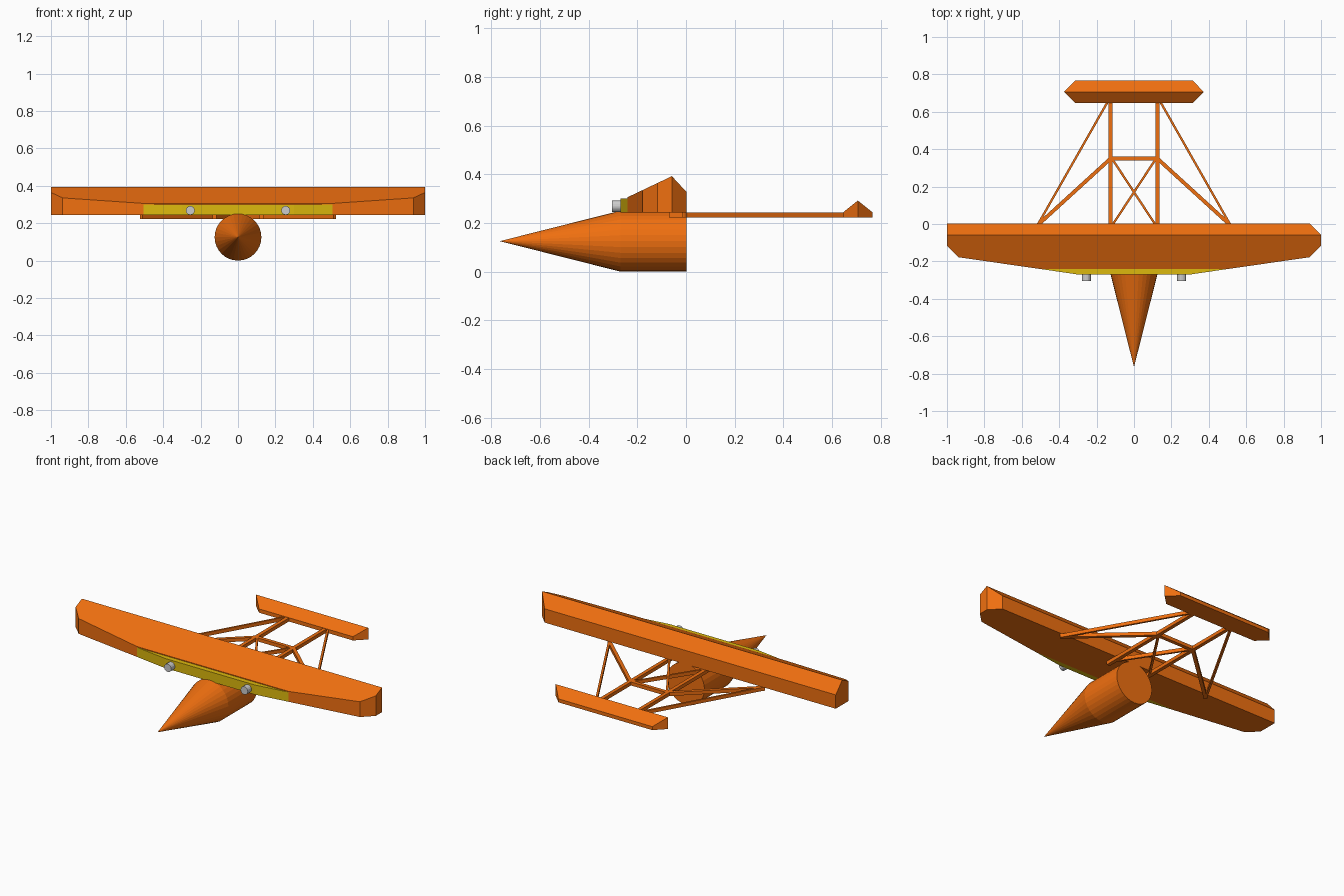
import bpy, bmesh, math
from mathutils import Vector, Matrix

if "Cube" in bpy.data.objects:
    bpy.data.objects.remove(bpy.data.objects["Cube"])


def material(name, rgb):
    m = bpy.data.materials.new(name)
    m.diffuse_color = (*rgb, 1)
    m.use_nodes = True
    m.node_tree.nodes["Principled BSDF"].inputs["Base Color"].default_value = m.diffuse_color
    return m


ORANGE = material("orange", (0.87, 0.16, 0.005))
YELLOW = material("yellow", (0.72, 0.48, 0.004))


def finish(name, bm, mat=None):
    bmesh.ops.recalc_face_normals(bm, faces=bm.faces[:])
    me = bpy.data.meshes.new(name)
    bm.to_mesh(me)
    bm.free()
    ob = bpy.data.objects.new(name, me)
    bpy.context.collection.objects.link(ob)
    if mat:
        me.materials.append(mat)
    return ob


def slab(name, outline, z0, z1, mat, roof=()):
    """Extrude a plan outline, then trim its top with sloped planes
    given as (y, z, slope) along the y direction."""
    bm = bmesh.new()
    base = bm.faces.new([bm.verts.new((x, y, z0)) for x, y in outline])
    ext = bmesh.ops.extrude_face_region(bm, geom=[base], use_keep_orig=True)
    verts = [g for g in ext["geom"] if isinstance(g, bmesh.types.BMVert)]
    bmesh.ops.translate(bm, verts=verts, vec=(0, 0, z1 - z0))
    for y, z, slope in roof:
        geom = bm.verts[:] + bm.edges[:] + bm.faces[:]
        cut = bmesh.ops.bisect_plane(bm, geom=geom, dist=1e-6, plane_co=(0, y, z),
                                     plane_no=(0, -slope, 1), clear_outer=True)
        edges = [g for g in cut["geom_cut"] if isinstance(g, bmesh.types.BMEdge)]
        bmesh.ops.holes_fill(bm, edges=edges, sides=0)
    return finish(name, bm, mat)


def strut(name, a, b, width, z0=0.222, z1=0.243):
    a, b = Vector(a), Vector(b)
    d = (b - a).normalized() * width / 2
    n = Vector((-d.y, d.x))
    return slab(name, [a + n, a - n, b - n, b + n], z0, z1, ORANGE)


def tube(name, x, z, y0, y1, r0, r1, sides, mat=None):
    """Cylinder or cone along y; r0 at y0, r1 at y1."""
    bm = bmesh.new()
    mtx = Matrix.Translation((x, (y0 + y1) / 2, z)) @ Matrix.Rotation(-math.pi / 2, 4, "X")
    bmesh.ops.create_cone(bm, cap_ends=True, segments=sides, radius1=r0, radius2=r1,
                          depth=y1 - y0, matrix=mtx)
    return finish(name, bm, mat)


# wing, with one clipped rear corner
slab("wing", [(-0.505, -0.24), (0.505, -0.24), (0.937, -0.178), (1, -0.117),
              (1, -0.058), (0.94, 0.003), (-1, 0.003), (-1, -0.117), (-0.937, -0.178)],
     0.243, 0.5, ORANGE, [(-0.058, 0.392, 0.475), (-0.058, 0.392, -1.08)])

# yellow leading edge
slab("leading_edge", [(-0.505, -0.24), (-0.3, -0.27), (0.3, -0.27), (0.505, -0.24)],
     0.243, 0.301, YELLOW)

# body: straight barrel and pointed nose joined in one shell
bm = bmesh.new()
SIDES = 32
rings = [[bm.verts.new((0.125 * math.cos(2 * math.pi * i / SIDES), y,
                        0.125 + 0.125 * math.sin(2 * math.pi * i / SIDES)))
          for i in range(SIDES)] for y in (-0.27, 0.003)]
tip = bm.verts.new((0, -0.765, 0.125))
for i in range(SIDES):
    j = (i + 1) % SIDES
    bm.faces.new((rings[0][i], rings[0][j], rings[1][j], rings[1][i]))
    bm.faces.new((tip, rings[0][j], rings[0][i]))
bm.faces.new(rings[1])
finish("body", bm, ORANGE)

# tail plane
slab("tail_plane", [(-0.313, 0.647), (0.313, 0.647), (0.374, 0.706), (0.313, 0.767),
                    (-0.313, 0.767), (-0.374, 0.706)],
     0.222, 0.4, ORANGE, [(0.706, 0.292, 0.8), (0.706, 0.292, -0.8)])

# mirrored frame struts and engines
for s, side in ((-1, "left"), (1, "right")):
    strut(f"tail_rail_{side}", (s * 0.125, -0.07), (s * 0.125, 0.66), 0.022)
    strut(f"wing_brace_{side}", (s * 0.517, -0.008), (s * 0.125, 0.35), 0.02)
    strut(f"tail_brace_{side}", (s * 0.517, -0.008), (s * 0.137, 0.66), 0.012)
    strut(f"cross_brace_{side}", (s * 0.125, -0.02), (-s * 0.118, 0.35), 0.012)
    tube(f"engine_{side}", s * 0.255, 0.268, -0.305, -0.265, 0.024, 0.024, 16)
strut("cross_bar", (-0.125, 0.35), (0.125, 0.35), 0.022)
